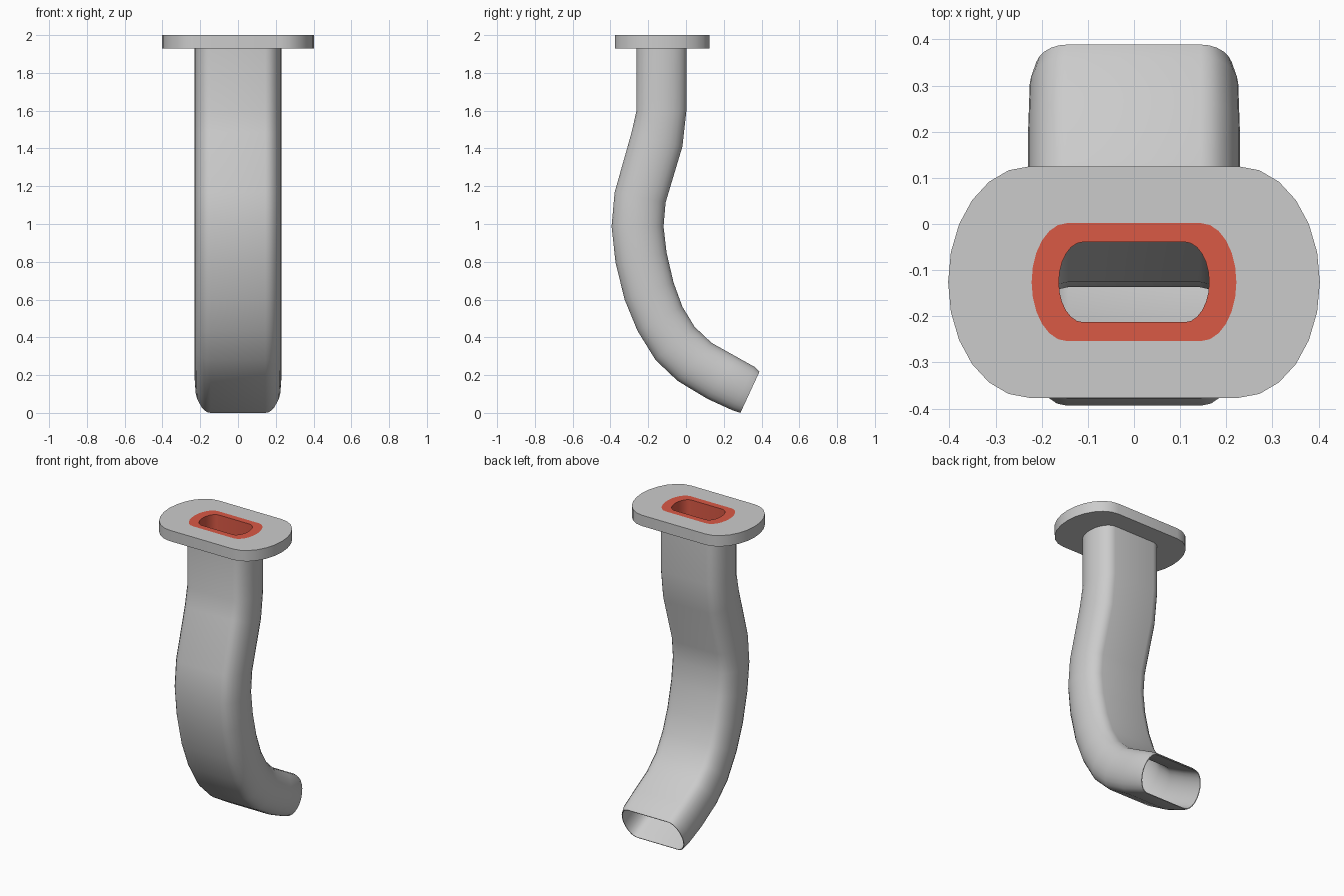
import bpy, bmesh, math
from mathutils import Vector

if "Cube" in bpy.data.objects:
    bpy.data.objects.remove(bpy.data.objects["Cube"])


def material(name, rgb):
    m = bpy.data.materials.new(name)
    m.diffuse_color = (*rgb, 1)
    m.use_nodes = True
    m.node_tree.nodes["Principled BSDF"].inputs["Base Color"].default_value = m.diffuse_color
    return m


GREY = material("light grey", (0.6, 0.6, 0.6))
RED = material("coral red", (0.7, 0.1, 0.06))
CENTRE_Y = -0.126


def oval(centre, half, width, flat, n=6):
    """Flat-sided oval across x; half is the vector from centre to one flat side."""
    c, h = Vector(centre), Vector(half)
    pts = []
    for q in range(4):
        for i in range(n + 1):
            t = math.pi / 2 * (q + i / n)
            side = 1 if q in (0, 3) else -1
            if (q == 1 and i == n) or (q == 3 and i == n):
                continue  # shared end points
            x = side * flat + (width - flat) * math.cos(t)
            pts.append(c + Vector((x, 0, 0)) + h * math.sin(t))
    return pts


def ring_solid(name, loops, mat):
    """Skin a chain of loops that closes on itself."""
    bm = bmesh.new()
    rows = [[bm.verts.new(p) for p in loop] for loop in loops]
    n = len(rows[0])
    for a, b in zip(rows, rows[1:] + rows[:1]):
        for i in range(n):
            j = (i + 1) % n
            bm.faces.new((a[i], a[j], b[j], b[i]))
    bmesh.ops.recalc_face_normals(bm, faces=bm.faces)
    me = bpy.data.meshes.new(name)
    bm.to_mesh(me)
    bm.free()
    me.materials.append(mat)
    ob = bpy.data.objects.new(name, me)
    bpy.context.collection.objects.link(ob)
    bpy.ops.object.select_all(action='DESELECT')
    ob.select_set(True)
    bpy.context.view_layer.objects.active = ob
    bpy.ops.object.shade_smooth_by_angle(angle=math.radians(40))
    return ob


def sleeve(name, z0, z1, outer, inner, mat):
    """Upright ring; outer and inner are (half width, half depth, flat)."""
    def lp(s, z):
        return oval((0, CENTRE_Y, z), (0, s[1], 0), s[0], s[2])
    return ring_solid(name, [lp(outer, z0), lp(outer, z1), lp(inner, z1), lp(inner, z0)], mat)


# Flange and bite insert
insert_outline = (0.222, 0.128, 0.145)
sleeve("flange", 1.93, 2.0, (0.403, 0.251, 0.226), insert_outline, GREY)
sleeve("bite_insert", 1.62, 2.0, insert_outline, (0.163, 0.087, 0.11), RED)

# Curved tube: front (y, z) and back (y, z) of each cross-section
sections = [
    (-0.262, 1.93, 0.003, 1.93), (-0.262, 1.60, 0.003, 1.607),
    (-0.288, 1.485, -0.019, 1.41), (-0.378, 1.167, -0.108, 1.114),
    (-0.394, 0.987, -0.119, 0.987), (-0.373, 0.796, -0.103, 0.849),
    (-0.325, 0.60, -0.066, 0.69), (-0.257, 0.435, -0.019, 0.562),
    (-0.161, 0.28, 0.045, 0.456), (-0.045, 0.17, 0.135, 0.371),
    (0.114, 0.074, 0.267, 0.297), (0.246, 0.014, 0.362, 0.244),
    (0.288, 0.0, 0.389, 0.218),
]
outer, inner = [], []
for k, (fy, fz, by, bz) in enumerate(sections):
    f, b = Vector((0, fy, fz)), Vector((0, by, bz))
    mid, half = (f + b) / 2, (b - f) / 2
    left = len(sections) - 1 - k
    wall = {0: 0.004, 1: 0.014}.get(left, 0.018)  # thins to a rounded lip
    width = {0: 0.214, 1: 0.226}.get(left, 0.23)
    outer.append(oval(mid, half, width, 0.145))
    inner.append(oval(mid, half * (1 - wall / half.length), width - wall, 0.143))
ring_solid("curved_tube", outer + inner[::-1], GREY)
